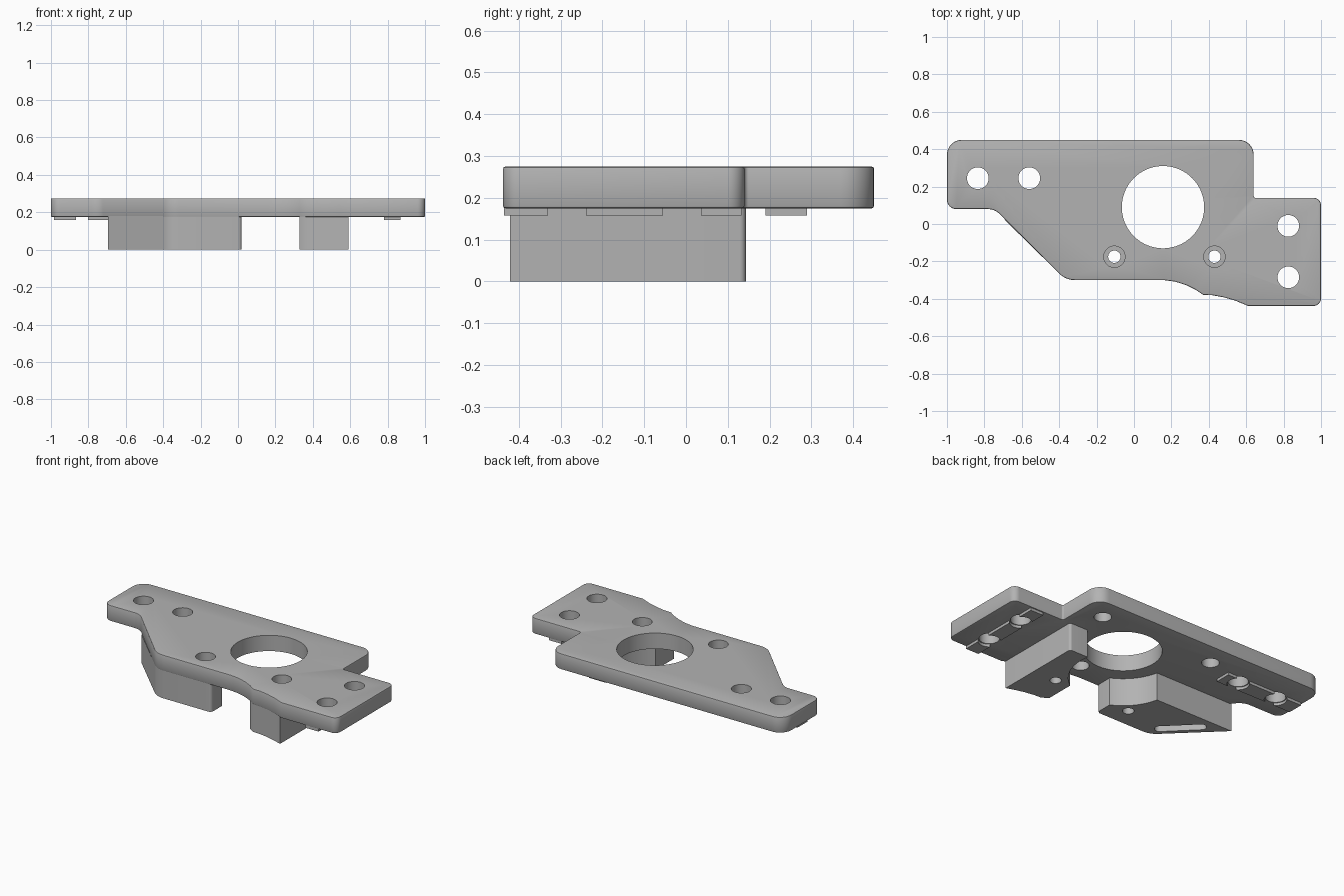
import bpy, bmesh, math
from mathutils import Vector

cube = bpy.data.objects.get("Cube")
if cube:
    bpy.data.objects.remove(cube, do_unlink=True)

grey = bpy.data.materials.new("plain grey")
grey.use_nodes = True
grey.diffuse_color = (0.45, 0.45, 0.45, 1)
grey.node_tree.nodes["Principled BSDF"].inputs["Base Color"].default_value = grey.diffuse_color

BASE, TOP, SINK = 0.175, 0.275, 0.18   # plate underside, plate top, overlap height
BORE = (0.155, 0.09)                   # centre of the large bore


def rounded(corners, steps=8):
    """Outline from (x, y, radius) corners, each rounded by a tangent arc."""
    out = []
    for i, (x, y, r) in enumerate(corners):
        p = Vector((x, y))
        if r == 0:
            out.append(p)
            continue
        a = (Vector(corners[i - 1][:2]) - p).normalized()
        b = (Vector(corners[(i + 1) % len(corners)][:2]) - p).normalized()
        half = a.angle(b) / 2
        centre = p + (a + b).normalized() * (r / math.sin(half))
        start = p + a * (r / math.tan(half)) - centre
        end = p + b * (r / math.tan(half)) - centre
        sweep = end.angle_signed(start)
        for k in range(steps + 1):
            t = sweep * k / steps
            c, s = math.cos(t), math.sin(t)
            out.append(centre + Vector((start.x * c - start.y * s, start.x * s + start.y * c)))
    return out


def prism(name, outline, z0, z1):
    bm = bmesh.new()
    face = bm.faces.new([bm.verts.new((p[0], p[1], z0)) for p in outline])
    ext = bmesh.ops.extrude_face_region(bm, geom=[face])
    bmesh.ops.translate(bm, vec=(0, 0, z1 - z0),
                        verts=[v for v in ext["geom"] if isinstance(v, bmesh.types.BMVert)])
    bmesh.ops.recalc_face_normals(bm, faces=bm.faces)
    mesh = bpy.data.meshes.new(name)
    bm.to_mesh(mesh)
    bm.free()
    mesh.materials.append(grey)
    ob = bpy.data.objects.new(name, mesh)
    bpy.context.collection.objects.link(ob)
    return ob


def box(name, x0, x1, y0, y1, z0, z1):
    return prism(name, [(x0, y0), (x1, y0), (x1, y1), (x0, y1)], z0, z1)


def cone(x, y, r0, r1, z0, z1, sides=40):
    bpy.ops.mesh.primitive_cone_add(vertices=sides, radius1=r0, radius2=r1, depth=z1 - z0,
                                    location=(x, y, (z0 + z1) / 2))
    ob = bpy.context.object
    ob.name = "hole_cutter"
    ob.data.materials.append(grey)
    return ob


def drill(x, y, r, z0=-0.1, z1=0.4, sides=40):
    return cone(x, y, r, r, z0, z1, sides)


def apply(ob, kind, **settings):
    mod = ob.modifiers.new(kind.lower(), kind)
    for key, value in settings.items():
        setattr(mod, key, value)
    bpy.context.view_layer.objects.active = ob
    bpy.ops.object.modifier_apply(modifier=mod.name)


def cut(ob, cutters):
    for c in cutters:
        apply(ob, "BOOLEAN", operation="DIFFERENCE", solver="EXACT", object=c)


# Main plate with softened rims
plate = prism("plate", rounded([
    (-1, 0.45, 0.08), (-1, 0.08, 0.05), (-0.745, 0.08, 0.09), (-0.365, -0.30, 0.12),
    (0.16, -0.30, 0), (0.22, -0.308, 0), (0.28, -0.327, 0), (0.33, -0.352, 0),
    (0.37, -0.379, 0), (0.42, -0.381, 0), (0.48, -0.392, 0), (0.54, -0.409, 0),
    (0.61, -0.438, 0), (1, -0.438, 0.04), (1, 0.14, 0.04), (0.64, 0.14, 0.01),
    (0.64, 0.45, 0.08)]), BASE, TOP)
apply(plate, "BEVEL", width=0.006, segments=2, limit_method="ANGLE", angle_limit=math.radians(60))

# Two feet under the plate, hollowed around the bore
left_foot = prism("wide_foot", rounded([
    (-0.695, 0.025, 0), (-0.365, -0.298, 0.12), (0.02, -0.298, 0.02), (0.02, 0.025, 0)]), 0, SINK)
right_foot = prism("narrow_foot", rounded([
    (0.33, -0.35, 0), (0.37, -0.375, 0), (0.42, -0.378, 0), (0.48, -0.388, 0),
    (0.54, -0.404, 0), (0.59, -0.421, 0), (0.59, 0.143, 0.015), (0.33, 0.143, 0)]), 0, SINK)

# Locating rails under both ends
rails = [box("end_rail_x", -0.985, -0.45, 0.19, 0.29, 0.158, SINK),
         box("end_rail_y", 0.78, 0.87, -0.435, 0.133, 0.158, SINK)]

# Cutters
clearance = drill(*BORE, 0.31, -0.1, 0.3, 96)
mounts = [(-0.835, 0.245), (-0.56, 0.245), (0.825, -0.01), (0.825, -0.285)]
mount_holes = [drill(x, y, 0.058) for x, y in mounts]
rail_holes = [drill(x, y, 0.064) for x, y in mounts]
screws = []
for x in (-0.105, 0.43):
    y = -0.175
    screws += [drill(x, y, 0.057, 0.15), cone(x, y, 0.033, 0.057, 0.126, 0.15), drill(x, y, 0.033)]
blind = [drill(x, y, 0.05, 0.1, 0.235) for x, y in [(0.49, 0.31), (-0.306, 0.305), (0.235, -0.19)]]

# Slot in the wide foot, parallel to its slanted side
ends = [Vector((-0.37, -0.215)), Vector((-0.535, -0.05))]
along = (ends[1] - ends[0]).normalized() * 0.03
side = Vector((-along.y, along.x))
slot = prism("slot_cutter", rounded([
    (*(ends[0] - along + side), 0.028), (*(ends[0] - along - side), 0.028),
    (*(ends[1] + along - side), 0.028), (*(ends[1] + along + side), 0.028)]), -0.05, 0.08)

bore = drill(*BORE, 0.22, sides=96)
cut(plate, [bore] + mount_holes + screws + blind)
cut(left_foot, [clearance, slot] + screws[:3])
cut(right_foot, [clearance] + screws[3:])
for rail in rails:
    cut(rail, rail_holes)

# Smooth the curved walls and drop the cutters
for c in [clearance, slot, bore] + mount_holes + rail_holes + screws + blind:
    bpy.data.objects.remove(c, do_unlink=True)
bpy.ops.object.select_all(action="DESELECT")
for ob in [plate, left_foot, right_foot] + rails:
    ob.select_set(True)
bpy.context.view_layer.objects.active = plate
bpy.ops.object.shade_smooth_by_angle(angle=math.radians(30))
